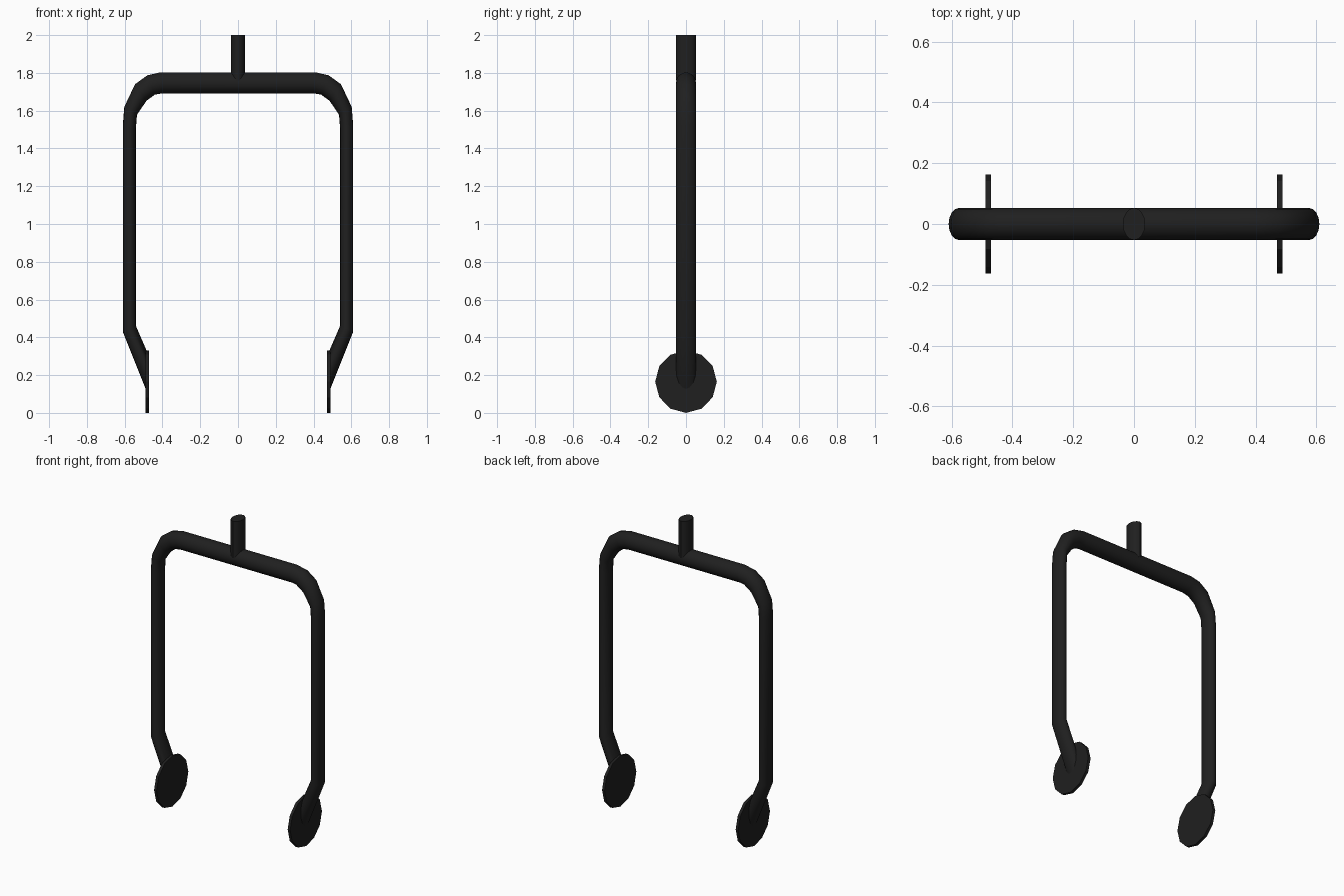
import bpy, bmesh, math
from mathutils import Matrix, Vector

cube = bpy.data.objects.get("Cube")
if cube:
    bpy.data.objects.remove(cube, do_unlink=True)

black = bpy.data.materials.new("matte black")
black.use_nodes = True
colour = (0.014, 0.014, 0.014, 1)
black.diffuse_color = colour
black.node_tree.nodes["Principled BSDF"].inputs["Base Color"].default_value = colour

DEPTH = 0.053   # half depth of the tube along y
SIDES = 16


def finish(name, bm, angle):
    bmesh.ops.recalc_face_normals(bm, faces=bm.faces)
    mesh = bpy.data.meshes.new(name)
    bm.to_mesh(mesh)
    bm.free()
    mesh.materials.append(black)
    obj = bpy.data.objects.new(name, mesh)
    bpy.context.collection.objects.link(obj)
    bpy.ops.object.select_all(action='DESELECT')
    obj.select_set(True)
    bpy.context.view_layer.objects.active = obj
    bpy.ops.object.shade_smooth_by_angle(angle=math.radians(angle))
    return obj


def sweep(name, stations):
    """Oval tube through stations of (outer x, outer z, inner x, inner z)."""
    bm = bmesh.new()
    rings = []
    for ox, oz, ix, iz in stations:
        outer, inner = Vector((ox, 0, oz)), Vector((ix, 0, iz))
        mid, half = (outer + inner) / 2, (outer - inner) / 2
        ring = []
        for i in range(SIDES):
            a = math.tau * i / SIDES
            ring.append(bm.verts.new(mid + half * math.cos(a)
                                     + Vector((0, DEPTH * math.sin(a), 0))))
        rings.append(ring)
    for a, b in zip(rings, rings[1:]):
        for i in range(SIDES):
            j = (i + 1) % SIDES
            bm.faces.new((a[i], a[j], b[j], b[i]))
    bm.faces.new(rings[0])
    bm.faces.new(rings[-1])
    return finish(name, bm, 40)


def cylinder(name, sides, size, centre, turn=Matrix()):
    bm = bmesh.new()
    bmesh.ops.create_cone(bm, cap_ends=True, segments=sides, radius1=1,
                          radius2=1, depth=1)
    bm.transform(Matrix.Translation(centre) @ turn @ Matrix.Diagonal((*size, 1)))
    return finish(name, bm, 28)


# Arched frame: crossbar, rounded shoulder, leg and inward foot, mirrored
half_path = [
    (0.41, 1.803, 0.40, 1.692),
    (0.48, 1.787, 0.44, 1.685),
    (0.545, 1.74, 0.485, 1.652),
    (0.602, 1.62, 0.535, 1.578),
    (0.61, 1.52, 0.541, 1.50),
    (0.61, 0.43, 0.541, 0.462),
    (0.482, 0.11, 0.482, 0.325),
]
other_half = [(-ox, oz, -ix, iz) for ox, oz, ix, iz in reversed(half_path)]
sweep("arched_frame", other_half + half_path)

# Upright post on the crossbar
cylinder("top_post", SIDES, (0.037, DEPTH, 0.24), (0, 0, 1.88))

# Thin round pads at the feet
quarter_turn = Matrix.Rotation(math.pi / 2, 4, 'Y')
for side, x in (("left", 0.48), ("right", -0.48)):
    cylinder(side + "_foot_pad", 12, (0.165, 0.163, 0.018), (x, 0, 0.165), quarter_turn)
